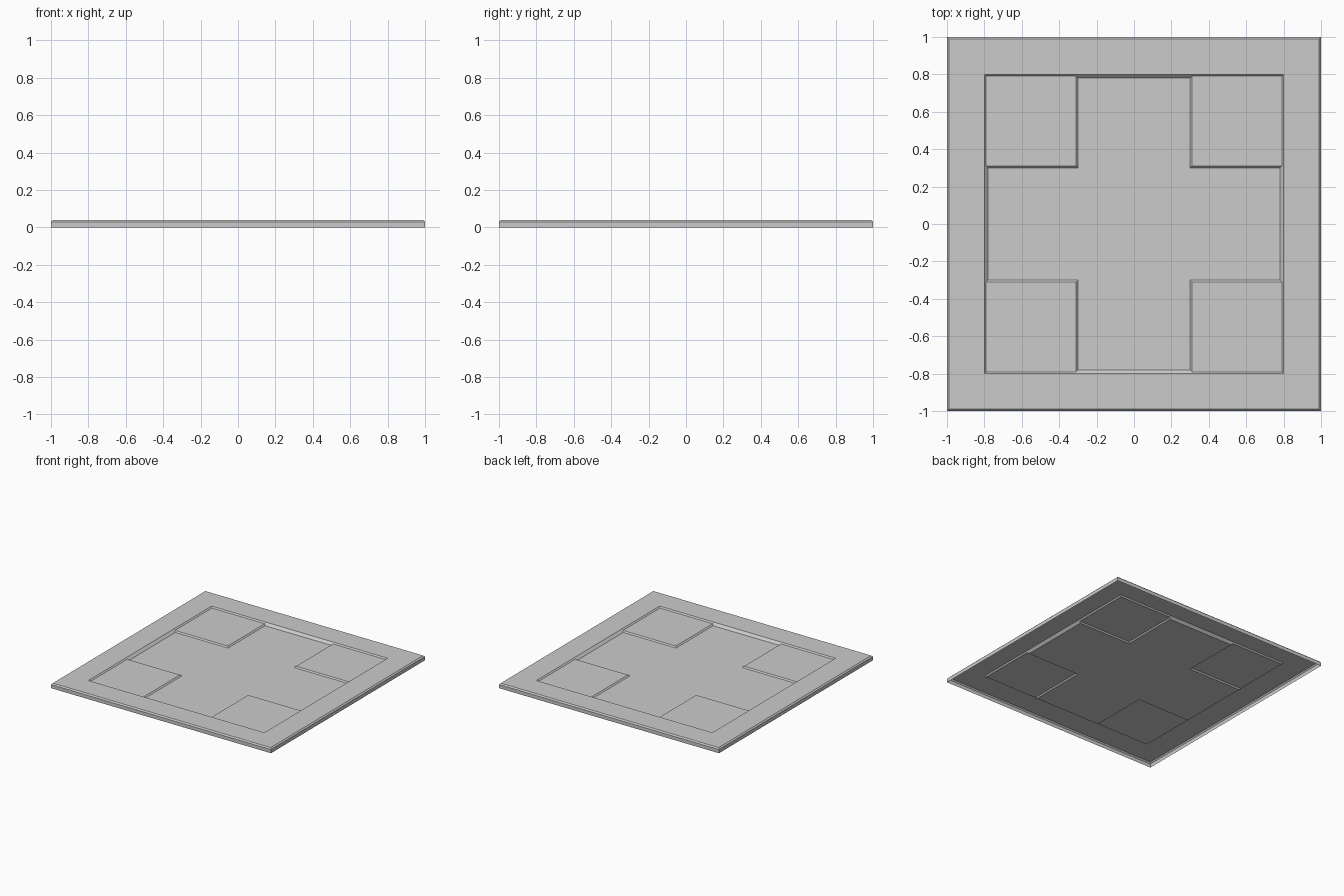
import bpy, bmesh
from mathutils import Vector

if "Cube" in bpy.data.objects:
    bpy.data.objects.remove(bpy.data.objects["Cube"])

TOP, PAD, FLOOR = 0.04, 0.03, 0.02   # heights of rim, corner pads, cross floor


def quarter_sheet(name, faces):
    """Build one quarter (+x +y) as an open sheet, then mirror it to all four."""
    bm = bmesh.new()
    for pts in faces:
        bm.faces.new([bm.verts.new(p) for p in pts])
    bmesh.ops.remove_doubles(bm, verts=bm.verts, dist=0.0001)
    bm.normal_update()
    for f in bm.faces:
        if f.normal.dot(Vector((0.1, 0.1, 1))) < 0:
            f.normal_flip()
    mesh = bpy.data.meshes.new(name)
    bm.to_mesh(mesh)
    bm.free()
    ob = bpy.data.objects.new(name, mesh)
    bpy.context.collection.objects.link(ob)
    mir = ob.modifiers.new("four_way_mirror", 'MIRROR')
    mir.use_axis = (True, True, False)
    mir.use_mirror_merge = True
    mir.merge_threshold = 0.0005
    return ob


def with_swap(faces):
    """Add the copy of each face reflected across the x = y diagonal."""
    return faces + [[(y, x, z) for x, y, z in f] for f in faces]


# Outer frame: side skirt, chamfer and flat rim, open underneath
profile = [(1.0, 0.0), (1.0, 0.03), (0.99, TOP), (0.8, TOP)]
rim = [[(a, 0, za), (a, a, za), (b, b, zb), (b, 0, zb)]
       for (a, za), (b, zb) in zip(profile, profile[1:])]
quarter_sheet("outer_frame", with_swap(rim))

# Sunken centre: sloped walls and pad sides, cross-shaped floor, raised corner pads
slopes = [
    [(0.8, 0, TOP), (0.8, 0.8, TOP), (0.79, 0.79, PAD), (0.79, 0.31, PAD),
     (0.78, 0.30, FLOOR), (0.78, 0, FLOOR)],
    [(0.30, 0.30, FLOOR), (0.78, 0.30, FLOOR), (0.79, 0.31, PAD), (0.31, 0.31, PAD)],
]
cross_floor = [
    [(0, 0, FLOOR), (0.30, 0, FLOOR), (0.30, 0.30, FLOOR), (0, 0.30, FLOOR)],
    [(0.30, 0, FLOOR), (0.78, 0, FLOOR), (0.78, 0.30, FLOOR), (0.30, 0.30, FLOOR)],
    [(0, 0.30, FLOOR), (0.30, 0.30, FLOOR), (0.30, 0.78, FLOOR), (0, 0.78, FLOOR)],
]
corner_pad = [[(0.31, 0.31, PAD), (0.79, 0.31, PAD), (0.79, 0.79, PAD), (0.31, 0.79, PAD)]]
quarter_sheet("recessed_panel", with_swap(slopes) + cross_floor + corner_pad)
